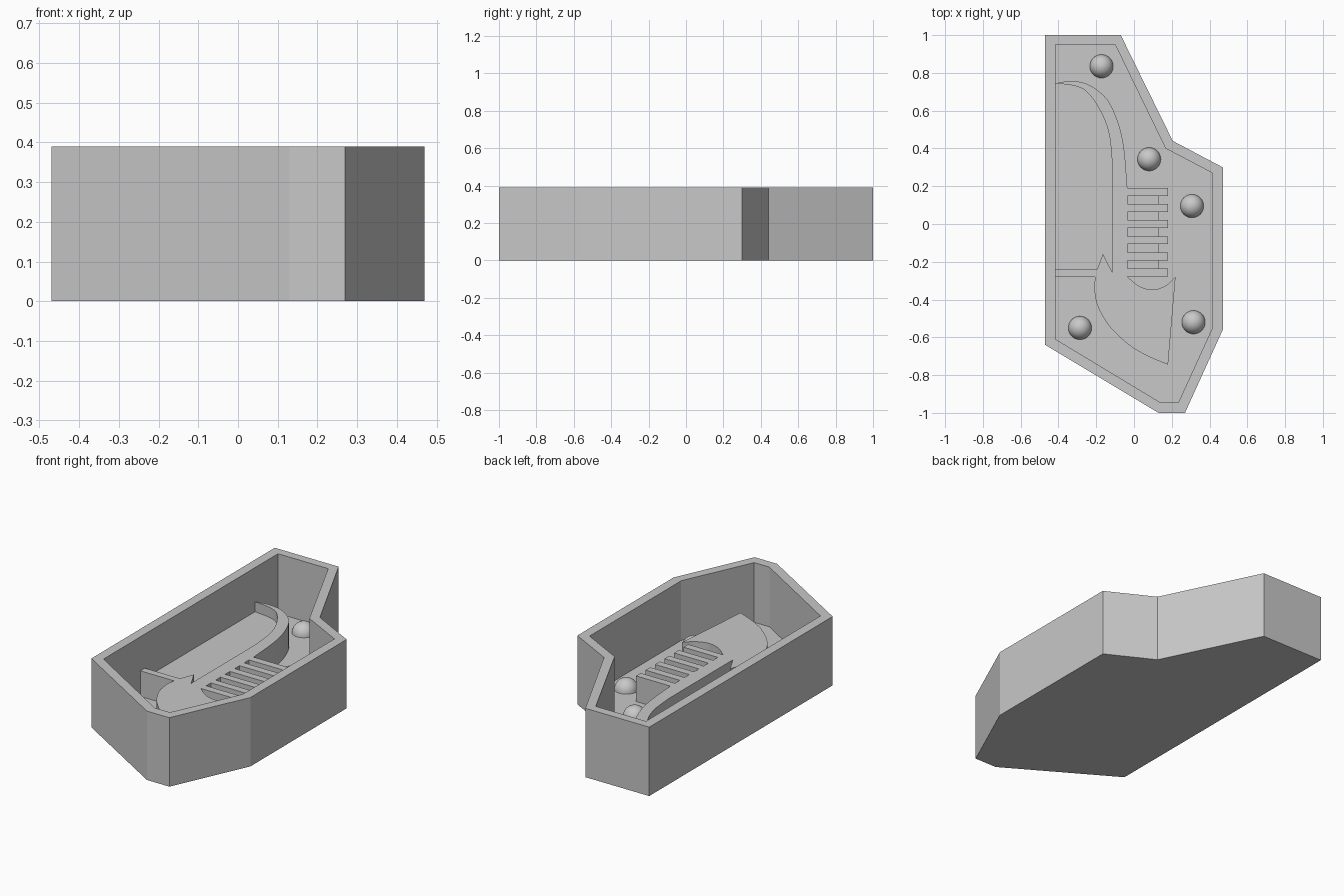
import bpy, bmesh
from mathutils import Vector

if "Cube" in bpy.data.objects:
    bpy.data.objects.remove(bpy.data.objects["Cube"])

HEIGHT, FLOOR, RECESS, RELIEF = 0.39, 0.052, 0.14, 0.197

grey = bpy.data.materials.new("plain_grey")
grey.use_nodes = True
grey.diffuse_color = (0.58, 0.58, 0.58, 1)
grey.node_tree.nodes["Principled BSDF"].inputs["Base Color"].default_value = (0.58, 0.58, 0.58, 1)


def finish(name, bm, smooth=False):
    bmesh.ops.recalc_face_normals(bm, faces=bm.faces)
    for f in bm.faces:
        f.smooth = smooth
    mesh = bpy.data.meshes.new(name)
    bm.to_mesh(mesh)
    bm.free()
    mesh.materials.append(grey)
    obj = bpy.data.objects.new(name, mesh)
    bpy.context.collection.objects.link(obj)
    return obj


def prism(name, outline, z0, z1):
    bm = bmesh.new()
    base = bm.faces.new([bm.verts.new((x, y, z0)) for x, y in outline])
    top = bmesh.ops.extrude_face_region(bm, geom=[base], use_keep_orig=True)["geom"]
    verts = [v for v in top if isinstance(v, bmesh.types.BMVert)]
    bmesh.ops.translate(bm, verts=verts, vec=(0, 0, z1 - z0))
    return finish(name, bm)


def block(name, x0, x1, y0, y1, z0, z1):
    return prism(name, [(x0, y0), (x1, y0), (x1, y1), (x0, y1)], z0, z1)


def curve(points, steps=5):
    """Smooth curve through the points."""
    p = [Vector(q) for q in points]
    p = [2 * p[0] - p[1]] + p + [2 * p[-1] - p[-2]]
    out = []
    for a, b, c, d in zip(p, p[1:], p[2:], p[3:]):
        for i in range(steps):
            t = i / steps
            out.append((b * 2 + (c - a) * t + (a * 2 - b * 5 + c * 4 - d) * t * t
                        + (b * 3 - a - c * 3 + d) * t ** 3) / 2)
    return [tuple(v) for v in out] + [tuple(points[-1])]


# Open tray: outer wall, rim, inner wall and floor
outer = [(-.47, 1), (-.07, 1), (.205, .44), (.47, .3), (.47, -.56), (.27, -1), (.13, -1), (-.47, -.64)]
inner = [(-.415, .95), (-.1, .95), (.167, .4), (.415, .27), (.415, -.55), (.235, -.945), (.14, -.945), (-.415, -.61)]
bm = bmesh.new()
rings = [[bm.verts.new((x, y, z)) for x, y in ring]
         for ring, z in ((outer, 0), (outer, HEIGHT), (inner, HEIGHT), (inner, FLOOR))]
for low, high in zip(rings, rings[1:]):
    for i in range(len(low)):
        j = (i + 1) % len(low)
        bm.faces.new((low[i], low[j], high[j], high[i]))
bm.faces.new(rings[0])
bm.faces.new(rings[-1])
finish("tray", bm)

# Raised relief: curved spine, spike, cross strip and sweeping lower end
spine_outer = curve([(-.417, .745), (-.33, .757), (-.235, .735), (-.143, .66), (-.085, .54), (-.053, .4), (-.035, .19)])
spine_inner = curve([(-.417, .745), (-.31, .73), (-.243, .693), (-.175, .593), (-.132, .476), (-.115, .32)])
lower_edge = curve([(-.205, -.28), (-.21, -.345), (-.19, -.44), (-.127, -.545), (-.02, -.645), (.085, -.705), (.18, -.745)])
scoop = curve([(.22, -.28), (.17, -.325), (.1, -.348), (.03, -.33), (-.035, -.28)])
inner_edge = spine_inner + [(-.115, -.255), (-.165, -.158), (-.195, -.24), (-.417, -.24)]
prism("raised_relief", inner_edge + [(-.417, -.28)] + lower_edge + scoop + spine_outer[:0:-1], FLOOR - .01, RELIEF)

# Lower flat panel enclosed by the relief
prism("recessed_panel", inner_edge, FLOOR - .01, RECESS)

# Ribbed grip: low core with evenly spaced ribs
block("grip_core", -.04, .13, -.26, .17, FLOOR - .01, RECESS)
for i in range(6):
    top = .19 - i * .085
    block(f"grip_rib_{i + 1}", -.037, .18, top - .042, top, FLOOR - .01, RELIEF)

# Domed locating pegs
for i, (x, y) in enumerate([(-.172, .835), (.08, .343), (.307, .095), (.315, -.52), (-.286, -.55)]):
    bm = bmesh.new()
    bmesh.ops.create_uvsphere(bm, u_segments=32, v_segments=16, radius=.062)
    bmesh.ops.delete(bm, geom=[v for v in bm.verts if v.co.z < -.01], context="VERTS")
    bmesh.ops.translate(bm, verts=bm.verts, vec=(x, y, FLOOR))
    finish(f"locating_peg_{i + 1}", bm, smooth=True)
